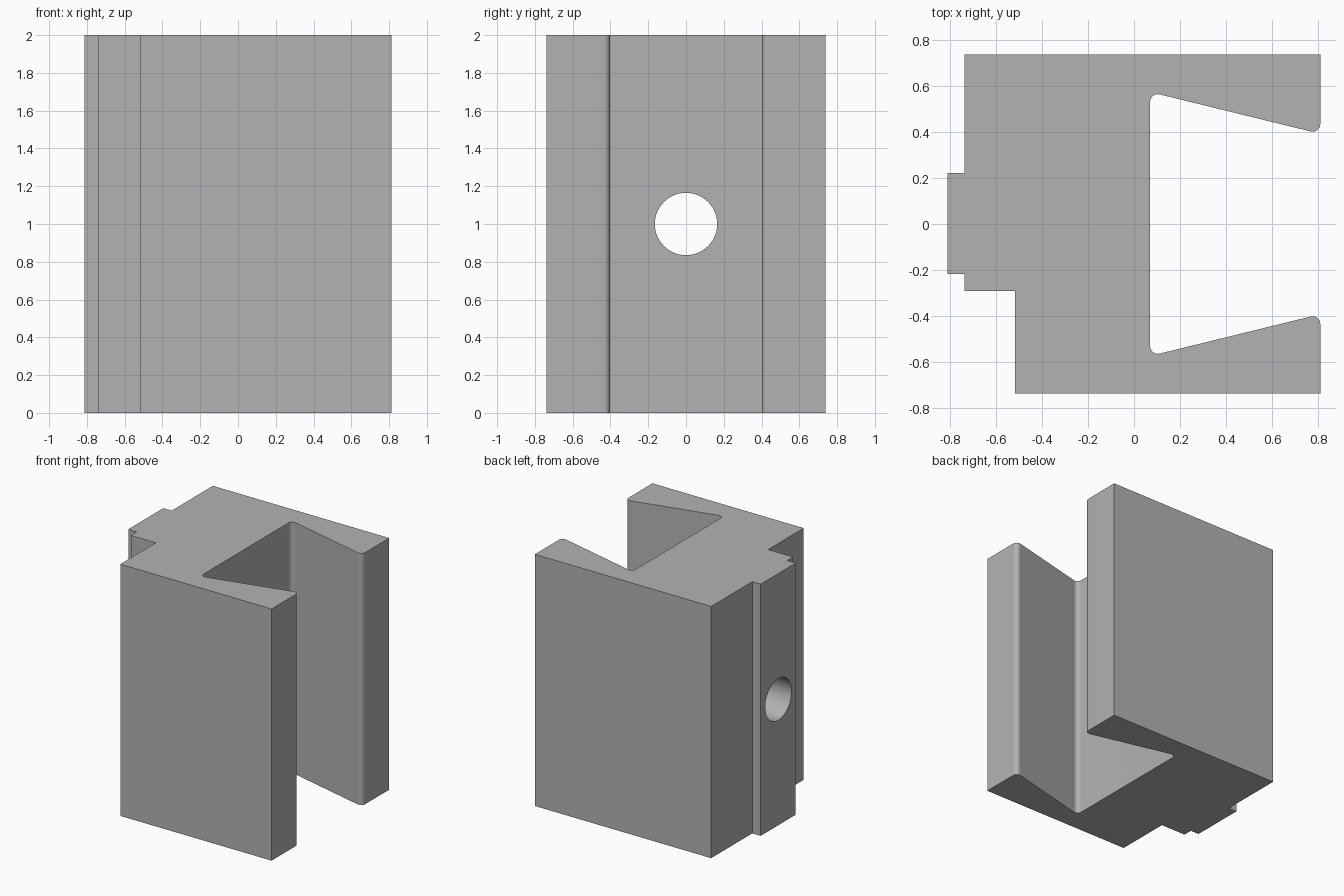
import bpy, bmesh, math

cube = bpy.data.objects.get("Cube")
if cube:
    bpy.data.objects.remove(cube, do_unlink=True)

HEIGHT = 2.0
SIDE, DEPTH = 0.812, 0.738
SLOT_BACK = 0.07

# Plain grey material
grey = bpy.data.materials.new("plain_grey")
grey.use_nodes = True
colour = (0.45, 0.45, 0.45, 1)
grey.diffuse_color = colour
grey.node_tree.nodes["Principled BSDF"].inputs["Base Color"].default_value = colour

# Plan outline: dovetail slot opening to +x, stepped rib on -x
slot = [(SIDE, 0.393), (SLOT_BACK, 0.575), (SLOT_BACK, -0.575), (SIDE, -0.393)]
outline = [
    (SIDE, -DEPTH), *reversed(slot), (SIDE, DEPTH),
    (-0.738, DEPTH), (-0.738, 0.222), (-SIDE, 0.222),
    (-SIDE, -0.218), (-0.738, -0.218), (-0.738, -0.292),
    (-0.518, -0.292), (-0.518, -DEPTH),
]

# Extrude the outline into the block
bm = bmesh.new()
base = bm.faces.new([bm.verts.new((x, y, 0)) for x, y in outline])
top = bmesh.ops.extrude_face_region(bm, geom=[base])["geom"]
bmesh.ops.translate(bm, vec=(0, 0, HEIGHT),
                    verts=[v for v in top if isinstance(v, bmesh.types.BMVert)])
bmesh.ops.recalc_face_normals(bm, faces=bm.faces)

# Round the four upright edges of the slot
def is_slot_edge(edge):
    a, b = (v.co for v in edge.verts)
    upright = abs(a.z - b.z) > 1
    return upright and any(math.dist(a.xy, p) < 1e-4 for p in slot)

bmesh.ops.bevel(bm, geom=[e for e in bm.edges if is_slot_edge(e)], offset=0.045,
                offset_type='OFFSET', segments=8, profile=0.5, affect='EDGES')
mesh = bpy.data.meshes.new("slotted_block")
bm.to_mesh(mesh)
bm.free()
mesh.materials.append(grey)
block = bpy.data.objects.new("slotted_block", mesh)
bpy.context.collection.objects.link(block)

# Bore a round hole through the web
bpy.ops.mesh.primitive_cylinder_add(vertices=64, radius=0.165, depth=1.4,
                                    location=(-0.5, 0, HEIGHT / 2),
                                    rotation=(0, math.pi / 2, 0))
cutter = bpy.context.object
cutter.name = "hole_cutter"
cutter.hide_render = True
cutter.data.materials.append(grey)
bore = block.modifiers.new("bore", 'BOOLEAN')
bore.operation = 'DIFFERENCE'
bore.solver = 'EXACT'
bore.object = cutter

bpy.ops.object.select_all(action='DESELECT')
block.select_set(True)
bpy.context.view_layer.objects.active = block
bpy.ops.object.modifier_apply(modifier=bore.name)
bpy.data.objects.remove(cutter, do_unlink=True)
bpy.ops.object.shade_smooth_by_angle(angle=math.radians(25))
